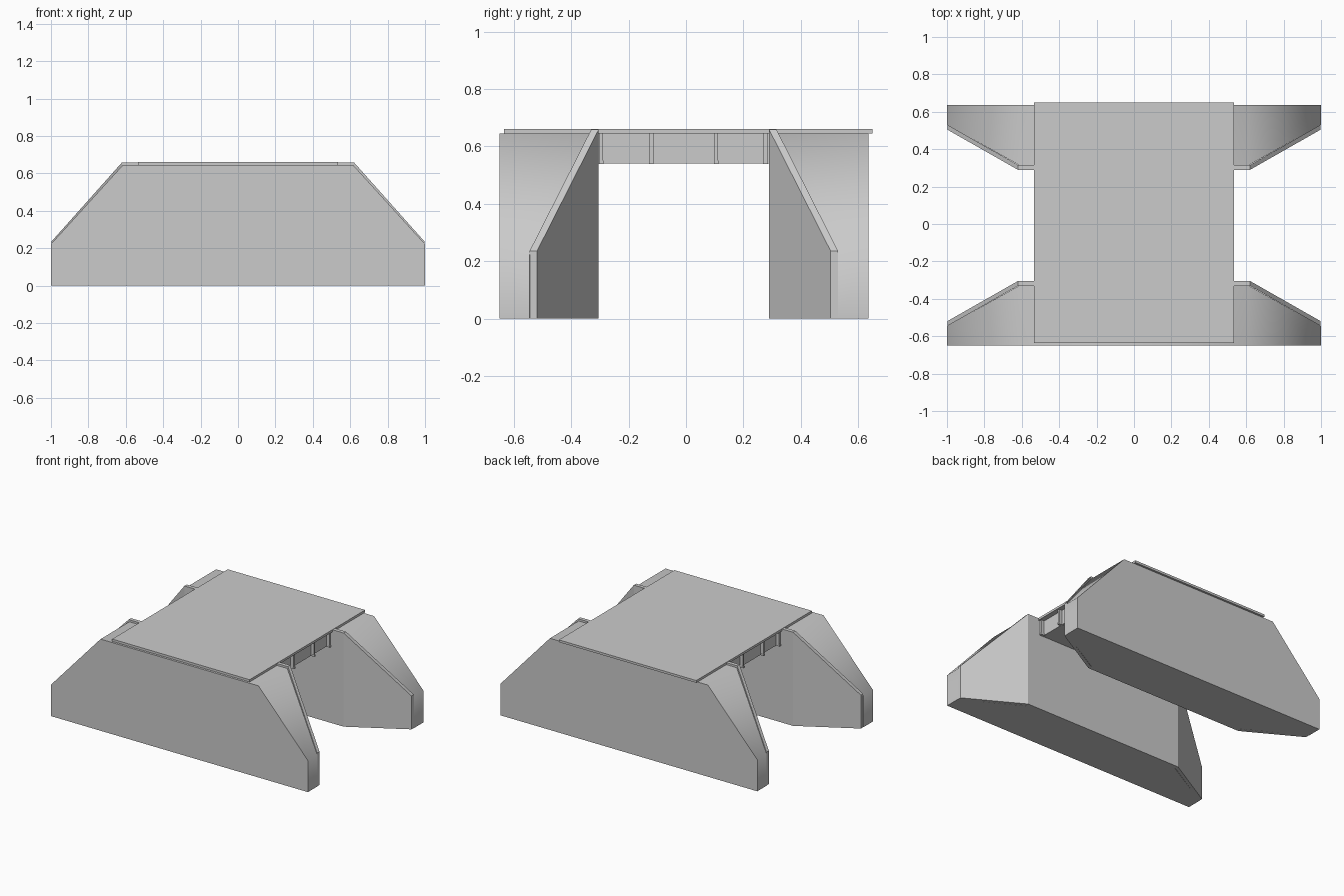
import bpy, bmesh, math

if "Cube" in bpy.data.objects:
    bpy.data.objects.remove(bpy.data.objects["Cube"])

YC = -0.0075  # centre line of the abutments


def mesh_object(name, bm):
    bmesh.ops.recalc_face_normals(bm, faces=bm.faces)
    me = bpy.data.meshes.new(name)
    bm.to_mesh(me)
    bm.free()
    ob = bpy.data.objects.new(name, me)
    bpy.context.collection.objects.link(ob)
    return ob


def loft(name, stations, side):
    """Loft rectangles (x, inner y, outer y, top z) along x."""
    bm = bmesh.new()
    rings = []
    for x, yi, yo, z in stations:
        pts = [(yi, 0), (yi, z), (yo, z), (yo, 0)]
        rings.append([bm.verts.new((x, YC + side * y, h)) for y, h in pts])
    for a, b in zip(rings, rings[1:]):
        for i in range(4):
            j = (i + 1) % 4
            bm.faces.new((a[i], a[j], b[j], b[i]))
    bm.faces.new(rings[0])
    bm.faces.new(rings[-1])
    return mesh_object(name, bm)


def box(name, x0, x1, y0, y1, z0, z1):
    bm = bmesh.new()
    bmesh.ops.create_cube(bm, size=1)
    for v in bm.verts:
        v.co = (x1 if v.co.x > 0 else x0,
                y1 if v.co.y > 0 else y0,
                z1 if v.co.z > 0 else z0)
    return mesh_object(name, bm)


def both_ends(half):
    return [(-x, a, b, z) for x, a, b, z in reversed(half)] + half


for side, label in ((-1, "front"), (1, "back")):
    # retaining wall with splayed, sloping wings
    loft(label + "_wing_wall", both_ends([
        (0.62, 0.297, 0.323, 0.659),
        (0.998, 0.512, 0.538, 0.235)]), side)
    # earth fill behind the wall, softly shaded over the slope
    fill = loft(label + "_embankment", both_ends([
        (0.615, 0.323, 0.643, 0.645),
        (1.0, 0.538, 0.643, 0.222)]), side)
    fill.data.polygons.foreach_set("use_smooth", [True] * len(fill.data.polygons))
    fill.data.set_sharp_from_angle(angle=math.radians(60))

# road deck and the slab carrying it
box("road_deck", -0.535, 0.535, -0.635, 0.65, 0.645, 0.661)
box("span_slab", -0.50, 0.50, -0.305, 0.29, 0.54, 0.646)

# ribs with foot blocks on both slab ends
for sx in (-1, 1):
    for n, y in enumerate((-0.296, -0.121, 0.105, 0.277)):
        x0, x1 = sorted((sx * 0.49, sx * 0.522))
        box(f"slab_rib_{n}", x0, x1, y - 0.007, y + 0.007, 0.55, 0.646)
        x0, x1 = sorted((sx * 0.49, sx * 0.526))
        box(f"rib_foot_{n}", x0, x1, y - 0.008, y + 0.008, 0.539, 0.551)
